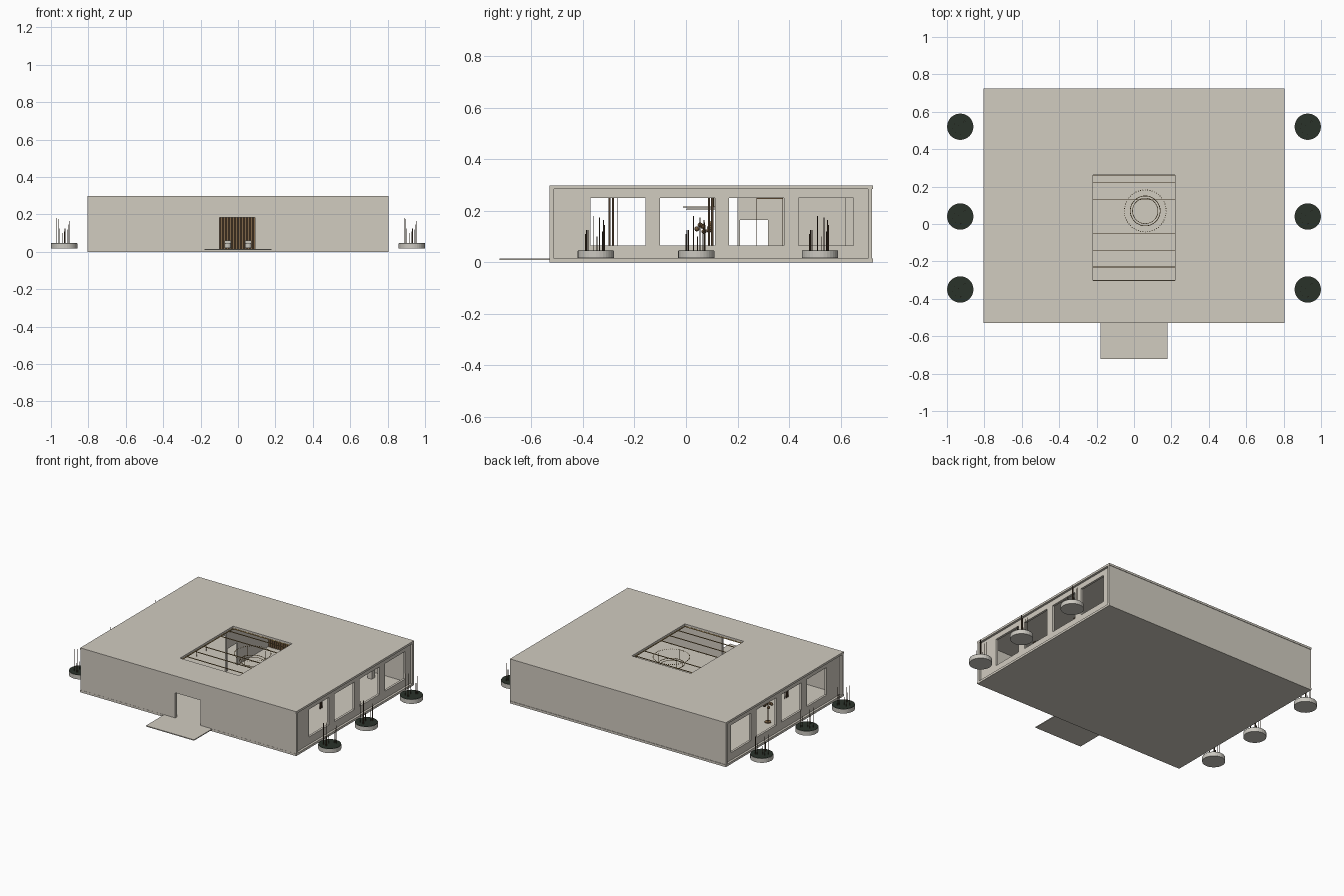
import bpy, bmesh, math, random
from mathutils import Matrix, Vector

if "Cube" in bpy.data.objects:
    bpy.data.objects.remove(bpy.data.objects["Cube"])

random.seed(4)


def material(name, rgb):
    m = bpy.data.materials.new(name)
    m.diffuse_color = (*rgb, 1)
    m.use_nodes = True
    m.node_tree.nodes["Principled BSDF"].inputs["Base Color"].default_value = m.diffuse_color
    return m


STONE = material("warm grey plaster", (0.64, 0.602, 0.53))
PLANTER = material("pale concrete", (0.6, 0.58, 0.53))
GREEN = material("dark foliage", (0.023, 0.032, 0.023))
BROWN = material("brown timber", (0.22, 0.135, 0.065))
DARK = material("dark timber", (0.075, 0.045, 0.025))
GOLD = material("brass", (0.42, 0.28, 0.1))


def finish(name, bm, mat):
    me = bpy.data.meshes.new(name)
    bmesh.ops.recalc_face_normals(bm, faces=bm.faces)
    bm.to_mesh(me)
    bm.free()
    me.materials.append(mat)
    ob = bpy.data.objects.new(name, me)
    bpy.context.collection.objects.link(ob)
    return ob


def add_box(bm, x, y, z):
    c = [(a[0] + a[1]) / 2 for a in (x, y, z)]
    s = [a[1] - a[0] for a in (x, y, z)]
    bmesh.ops.create_cube(bm, size=1, matrix=Matrix.Translation(c) @ Matrix.Diagonal((*s, 1)))


def boxes(name, mat, *items):
    bm = bmesh.new()
    for it in items:
        add_box(bm, *it)
    return finish(name, bm, mat)


def add_cyl(bm, c, r, z0, z1, n=24):
    bmesh.ops.create_cone(bm, cap_ends=True, segments=n, radius1=r, radius2=r, depth=z1 - z0,
                          matrix=Matrix.Translation((c[0], c[1], (z0 + z1) / 2)))


def ring(name, c, r, z, thick):
    bpy.ops.mesh.primitive_torus_add(location=(c[0], c[1], z), major_radius=r, minor_radius=thick,
                                     major_segments=48, minor_segments=6)
    ob = bpy.context.object
    ob.name = name
    ob.data.materials.append(GOLD)
    bpy.ops.object.shade_smooth()


X, Y0, Y1, H = 0.805, -0.53, 0.725, 0.299
IN = 0.79

# Floor, entrance apron and roof with the square skylight
boxes("floor_slab", STONE, ((-X, X), (Y0, Y1), (0, 0.015)))
boxes("entrance_apron", STONE, ((-0.18, 0.178), (-0.723, Y0), (0.01, 0.016)))
boxes("roof", STONE,
      ((-X, -0.22), (Y0, Y1), (0.285, H)), ((0.22, X), (Y0, Y1), (0.285, H)),
      ((-0.22, 0.22), (Y0, -0.302), (0.285, H)), ((-0.22, 0.22), (0.262, Y1), (0.285, H)))

# Front wall around the doorway, and plain back wall
fy = (Y0 + 0.001, Y0 + 0.018)
boxes("front_wall", STONE, ((-X, -0.098), fy, (0.015, 0.285)), ((0.092, X), fy, (0.015, 0.285)),
      ((-0.098, 0.092), fy, (0.185, 0.285)))
boxes("back_wall", STONE, ((-X, X), (Y1 - 0.018, Y1 - 0.003), (0.015, 0.285)))

# Side walls set in slightly, with four tall windows each
windows = [(-0.37, -0.158), (-0.10, 0.113), (0.167, 0.38), (0.437, 0.65)]
for name, s in (("left", -1), ("right", 1)):
    wx = tuple(sorted((s * (IN - 0.015), s * IN)))
    parts = [(wx, (Y0 + 0.018, Y1 - 0.018), (0.015, 0.065)),
             (wx, (Y0 + 0.018, Y1 - 0.018), (0.25, 0.285))]
    edges = [Y0 + 0.018] + [e for w in windows for e in w] + [Y1 - 0.018]
    for a, b in zip(edges[::2], edges[1::2]):
        parts.append((wx, (a, b), (0.065, 0.25)))
    boxes(name + "_window_wall", STONE, *parts)

# Inner partitions beside the rear hall, with a low doorway
for name, s in (("left", -1), ("right", 1)):
    px = tuple(sorted((s * 0.225, s * 0.237)))
    boxes(name + "_partition", STONE, (px, (0.20, 0.21), (0.015, 0.285)),
          (px, (0.21, 0.318), (0.165, 0.285)), (px, (0.318, Y1 - 0.018), (0.015, 0.285)))

# Timber slat screen at the end of the hall
bm = bmesh.new()
for i in range(28):
    x = -0.216 + i * 0.016
    add_box(bm, (x - 0.006, x + 0.006), (0.64, 0.655), (0.015, 0.285))
finish("slat_screen", bm, BROWN)
boxes("screen_backing", DARK, ((-0.224, 0.224), (0.655, 0.662), (0.015, 0.285)))

# Thin joists and lining strip around the skylight
joists = [((-0.22, 0.22), (y - 0.0015, y + 0.0015), (0.279, 0.284))
          for y in (-0.23, -0.14, -0.05, 0.13, 0.22)]
boxes("skylight_joists", GOLD, *joists)
boxes("skylight_rim", GOLD,
      ((-0.22, -0.2185), (-0.302, 0.262), (0.279, 0.286)), ((0.2185, 0.22), (-0.302, 0.262), (0.279, 0.286)),
      ((-0.22, 0.22), (-0.302, -0.3005), (0.279, 0.286)), ((-0.22, 0.22), (0.2605, 0.262), (0.279, 0.286)))

# Ring lamp: circle of small bulbs above two hanging rings
LC = (0.06, 0.07)
bm = bmesh.new()
for k in range(56):
    a = k * math.tau / 56
    bmesh.ops.create_icosphere(bm, subdivisions=1, radius=0.003, matrix=Matrix.Translation(
        (LC[0] + 0.112 * math.cos(a), LC[1] + 0.112 * math.sin(a), 0.262)))
finish("lamp_bulbs", bm, GOLD)
ring("lamp_inner_ring", LC, 0.08, 0.215, 0.0018)
ring("lamp_core_ring", LC, 0.068, 0.207, 0.0015)
bm = bmesh.new()
for k in range(3):
    a = k * math.tau / 3 + 0.5
    add_cyl(bm, (LC[0] + 0.08 * math.cos(a), LC[1] + 0.08 * math.sin(a)), 0.0008, 0.215, 0.283, 5)
finish("lamp_cables", bm, GOLD)

# Slender posts in the side rooms
bm = bmesh.new()
for s in (-1, 1):
    for x, y, r in ((0.55, -0.297, 0.004), (0.55, -0.284, 0.004), (0.55, -0.265, 0.0015),
                    (0.55, 0.09, 0.004), (0.55, 0.102, 0.004)):
        add_box(bm, (s * x - r, s * x + r), (y - r, y + r), (0.015, 0.285))
finish("posts", bm, DARK)
boxes("rear_columns", STONE, *[((s * 0.55 - 0.015, s * 0.55 + 0.015), (0.617, 0.65), (0.015, 0.285))
                               for s in (-1, 1)])

# Thin timber frame standing in each rear side room
for name, s in (("left", -1), ("right", 1)):
    fx = (s * 0.5 - 0.002, s * 0.5 + 0.002)
    boxes(name + "_room_frame", BROWN, (fx, (0.273, 0.276), (0.015, 0.25)),
          (fx, (0.374, 0.377), (0.015, 0.25)), (fx, (0.273, 0.377), (0.247, 0.25)))

# Two round stools in the hall
bm = bmesh.new()
for x in (-0.055, 0.055):
    add_cyl(bm, (x, 0.52), 0.018, 0.022, 0.045)
    add_box(bm, (x - 0.018, x + 0.018), (0.53, 0.538), (0.045, 0.062))
    for dx in (-0.012, 0.012):
        add_cyl(bm, (x + dx, 0.52), 0.002, 0.015, 0.022, 6)
finish("stools", bm, PLANTER)

# Branching lamp stand in the left room
bm = bmesh.new()
add_cyl(bm, (-0.66, 0.07), 0.003, 0.015, 0.155, 8)
add_cyl(bm, (-0.66, 0.07), 0.02, 0.015, 0.02)
for k in range(7):
    a = k * 2.4
    p = Vector((-0.66 + 0.025 * math.cos(a), 0.07 + 0.028 * math.sin(a), 0.12 + 0.005 * k))
    bmesh.ops.create_icosphere(bm, subdivisions=2, radius=0.01, matrix=Matrix.Translation(p))
finish("branching_lamp", bm, BROWN)

# Six round planters with a foliage bed and bare stems
stems = [(-0.04, -0.01, 0.18), (-0.032, 0.015, 0.175), (-0.026, -0.03, 0.125), (0.0, -0.04, 0.11),
         (0.004, -0.036, 0.125), (0.022, 0.034, 0.145), (0.016, 0.025, 0.12), (0.026, 0.03, 0.165),
         (-0.01, 0.005, 0.1)]
for sx in (-1, 1):
    for label, y in (("front", -0.35), ("middle", 0.04), ("rear", 0.52)):
        c = (sx * 0.929, y)
        tag = ("left_" if sx < 0 else "right_") + label
        bm = bmesh.new()
        add_cyl(bm, c, 0.0705, 0.017, 0.045, 32)
        finish(tag + "_planter", bm, PLANTER)
        bm = bmesh.new()
        add_cyl(bm, c, 0.0695, 0.045, 0.047, 32)
        finish(tag + "_foliage", bm, GREEN)
        bm = bmesh.new()
        for dx, dy, h in stems:
            add_cyl(bm, (c[0] + dx, c[1] + dy), 0.0019, 0.045, h, 6)
        finish(tag + "_stems", bm, DARK)
